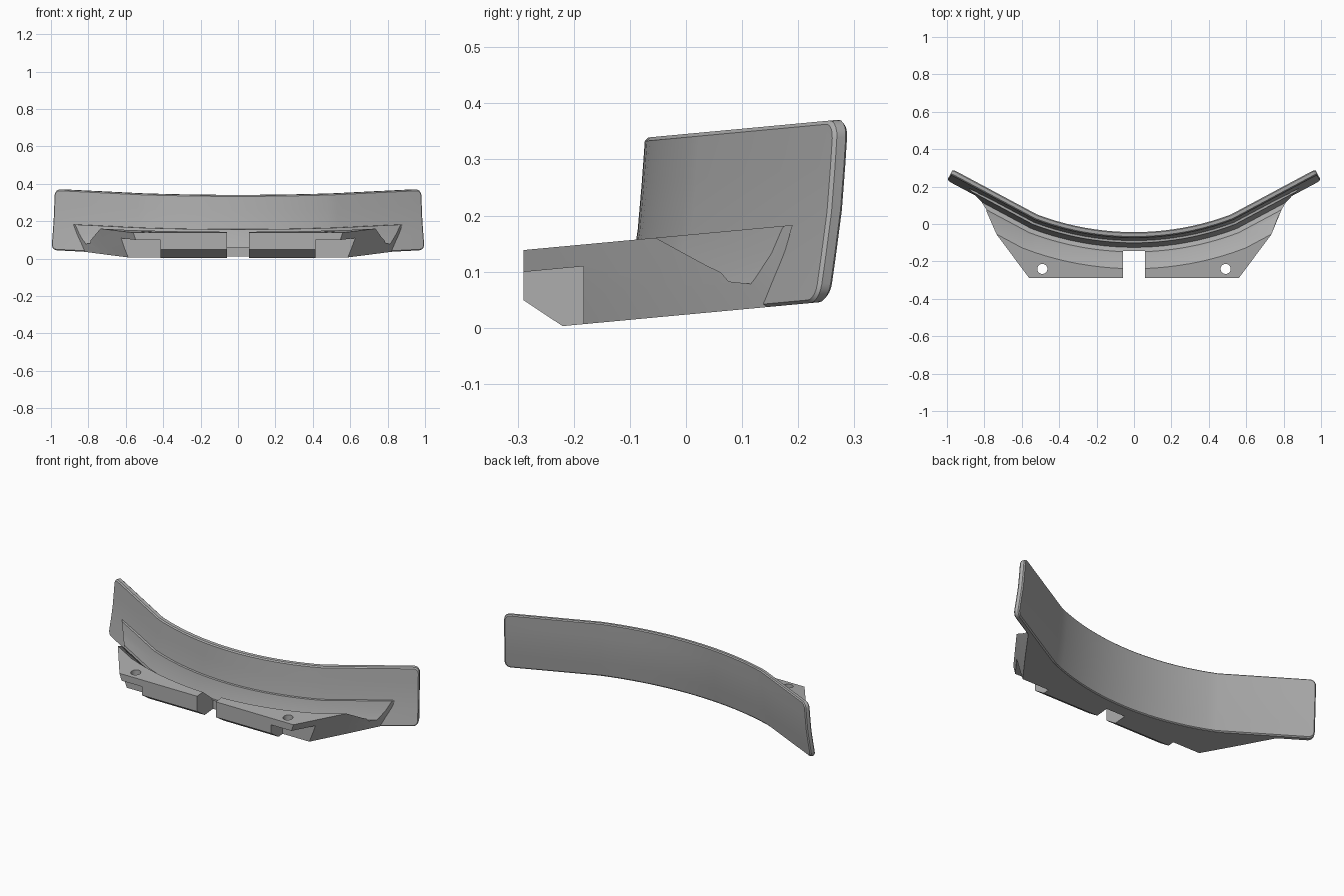
import bpy, bmesh, math
from mathutils import Matrix

cube = bpy.data.objects.get("Cube")
if cube:
    bpy.data.objects.remove(cube, do_unlink=True)

grey = bpy.data.materials.new("plain grey")
grey.use_nodes = True
colour = (0.42, 0.42, 0.42, 1)
grey.diffuse_color = colour
grey.node_tree.nodes["Principled BSDF"].inputs["Base Color"].default_value = colour

# The whole piece leans: height rises gently towards the back
LEAN = Matrix(((1, 0, 0, 0), (0, 1, 0, 0), (0, 0.093, 1, 0.0235), (0, 0, 0, 1)))


def make_path(steps=10):
    """Plan curve of the blade: a shallow arc with straight ends, as (x, y, forward angle)."""
    radius, arc, end = 1.47, math.radians(20.6), math.radians(28.3)
    pts = []
    for i in range(-steps, steps + 1):
        a = arc * i / steps
        facing = a if abs(i) < steps else math.copysign((arc + end) / 2, a)
        pts.append((radius * math.sin(a), -0.043 + radius * (1 - math.cos(a)), facing))
    return [(-0.968, 0.292, -end)] + pts + [(0.968, 0.292, end)]


PATH = make_path()


def offset(point, n):
    x, y, a = point
    return x + n * math.sin(a), y - n * math.cos(a)


def loft(name, rings, prepare=None):
    """Skin closed rings of points and cap both ends."""
    bm = bmesh.new()
    rows = [[bm.verts.new(p) for p in ring] for ring in rings]
    count = len(rows[0])
    for a, b in zip(rows, rows[1:]):
        for i in range(count):
            j = (i + 1) % count
            bm.faces.new((a[i], a[j], b[j], b[i]))
    bm.faces.new(rows[0])
    bm.faces.new(rows[-1])
    if prepare:
        prepare(bm, rows)
    bmesh.ops.recalc_face_normals(bm, faces=bm.faces)
    mesh = bpy.data.meshes.new(name)
    bm.to_mesh(mesh)
    bm.free()
    mesh.materials.append(grey)
    obj = bpy.data.objects.new(name, mesh)
    bpy.context.collection.objects.link(obj)
    return obj


def sweep(name, profile, prepare=None):
    rings = [[(*offset(p, n), h) for n, h in profile] for p in PATH]
    return loft(name, rings, prepare)


def box(name, x0, x1, y0, y1, z0, z1):
    return loft(name, [[(x0, y0, z), (x1, y0, z), (x1, y1, z), (x0, y1, z)] for z in (z0, z1)])


def activate(obj):
    bpy.ops.object.select_all(action='DESELECT')
    obj.select_set(True)
    bpy.context.view_layer.objects.active = obj


def cut(obj, cutter):
    mod = obj.modifiers.new("cut", 'BOOLEAN')
    mod.operation = 'DIFFERENCE'
    mod.solver = 'EXACT'
    mod.object = cutter
    activate(obj)
    bpy.ops.object.modifier_apply(modifier=mod.name)
    bpy.data.objects.remove(cutter, do_unlink=True)


def finish(obj):
    obj.data.transform(LEAN)
    activate(obj)
    bpy.ops.object.shade_smooth_by_angle(angle=math.radians(25))


# Curved blade, with rounded end corners and softened rims
front = [(0.068, 0), (0.055, 0.08), (0.043, 0.16), (0.036, 0.24), (0.03, 0.322)]
back = [(n - 0.03, h) for n, h in reversed(front)]


def round_corners(bm, rows):
    k = len(front)
    corners = []
    for row in (rows[0], rows[-1]):
        corners += [bm.edges.get((row[k - 1], row[k])), bm.edges.get((row[0], row[-1]))]
    bmesh.ops.bevel(bm, geom=corners, offset=0.032, segments=5, profile=0.5,
                    affect='EDGES', clamp_overlap=True)


blade = sweep("curved_blade", front + back, round_corners)
bevel = blade.modifiers.new("soft rim", 'BEVEL')
bevel.width = 0.006
bevel.segments = 1
bevel.limit_method = 'ANGLE'
bevel.angle_limit = math.radians(50)
activate(blade)
bpy.ops.object.modifier_apply(modifier=bevel.name)
finish(blade)

# Mounting bracket: outline of its left side at three heights
levels = [
    (0.0, [(0.56, -0.22), (0.70, -0.03), (0.826, 0.146)]),
    (0.053, [(0.53, -0.29), (0.713, -0.04), (0.846, 0.163)]),
    (0.142, [(0.56, -0.29), (0.735, -0.055), (0.88, 0.19)]),
]
rear = [offset(p, 0.042) for p in reversed(PATH[1:-1])]
rings = []
for h, side in levels:
    mirrored = [(-x, y) for x, y in reversed(side)]
    rings.append([(x, y, h) for x, y in side + rear + mirrored])
bracket = loft("mounting_bracket", rings)

# Trough between the bracket's top plate and the blade
cut(bracket, sweep("trough_cutter", [
    (0.196, 0.142), (0.116, 0.07), (0.106, 0.052), (0.082, 0.044),
    (0.066, 0.095), (0.058, 0.142), (0.058, 0.25), (0.196, 0.25)]))

# Middle gap, corner recesses and bolt holes
cut(bracket, box("gap_cutter", -0.06, 0.06, -0.4, -0.145, -0.1, 0.3))
for s in (-1, 1):
    x0, x1 = sorted((s * 0.415, s * 0.8))
    cut(bracket, box("recess_cutter", x0, x1, -0.4, -0.183, -0.1, 0.103))
    circle = [(s * 0.49 + 0.027 * math.cos(t * math.tau / 24),
               -0.24 + 0.027 * math.sin(t * math.tau / 24)) for t in range(24)]
    cut(bracket, loft("hole_cutter", [[(x, y, z) for x, y in circle] for z in (0.05, 0.3)]))
finish(bracket)
